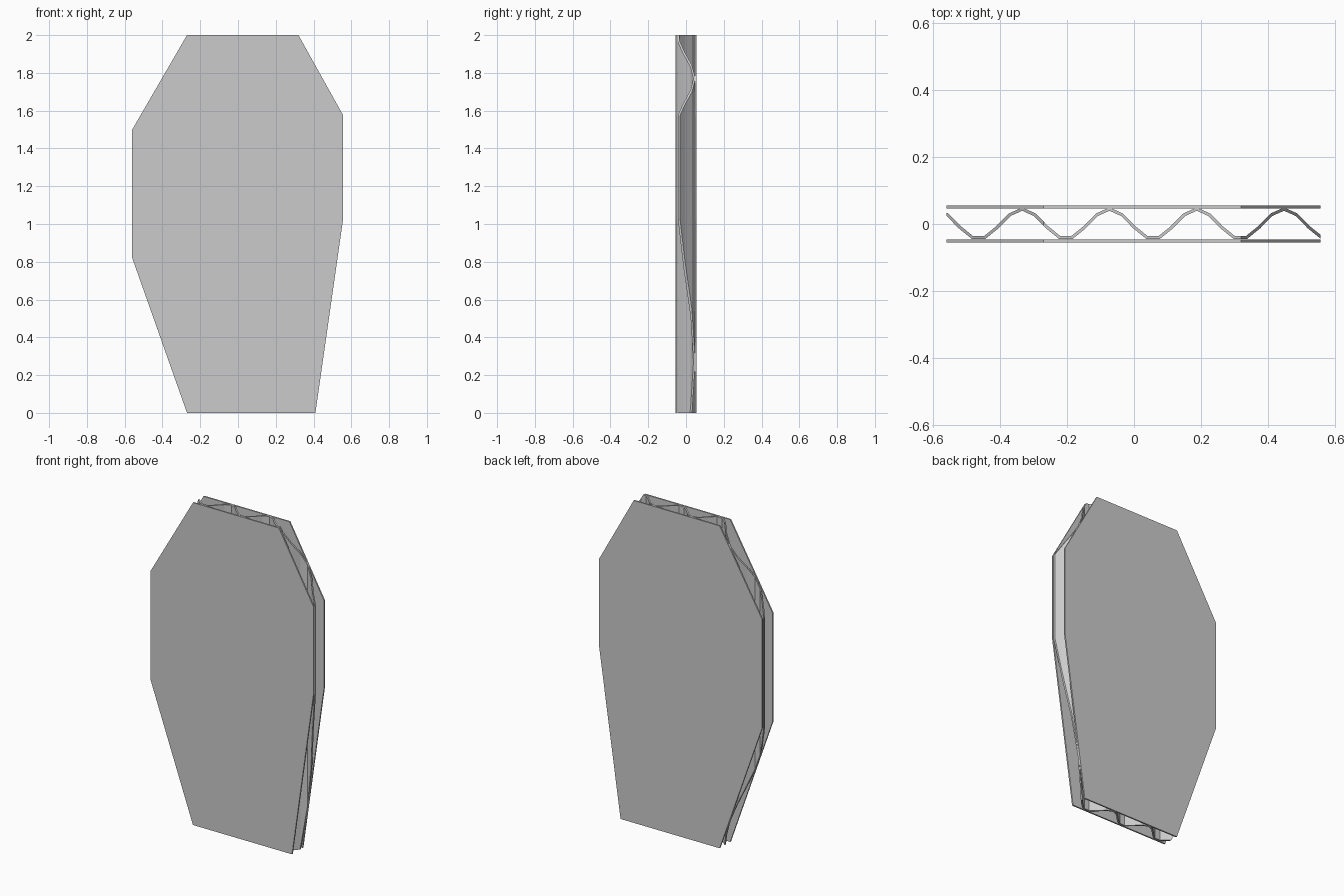
import bpy, bmesh, math
from mathutils import Vector

if "Cube" in bpy.data.objects:
    bpy.data.objects.remove(bpy.data.objects["Cube"])

# Panel silhouette in x, z (convex, counter-clockwise seen from the front)
OUTLINE = [(-0.27, 0), (0.41, 0), (0.557, 1.03), (0.557, 1.575),
           (0.32, 2), (-0.27, 2), (-0.56, 1.5), (-0.56, 0.82)]
HALF, SHEET = 0.056, 0.009            # half panel depth, sheet thickness
PERIOD, PEAK, STEPS = 0.2608, 0.1875, 7
AMP = 0.0445


def finish(name, bm):
    bmesh.ops.recalc_face_normals(bm, faces=bm.faces)
    mesh = bpy.data.meshes.new(name)
    bm.to_mesh(mesh)
    bm.free()
    obj = bpy.data.objects.new(name, mesh)
    bpy.context.collection.objects.link(obj)
    return obj


def prism(profile, direction):
    bm = bmesh.new()
    face = bm.faces.new([bm.verts.new(p) for p in profile])
    ext = bmesh.ops.extrude_face_region(bm, geom=[face], use_keep_orig=True)
    moved = [v for v in ext["geom"] if isinstance(v, bmesh.types.BMVert)]
    bmesh.ops.translate(bm, verts=moved, vec=direction)
    return bm


# Flat outer sheets
for name, y in (("front_sheet", -HALF), ("back_sheet", HALF - SHEET)):
    finish(name, prism([(x, y, z) for x, z in OUTLINE], (0, SHEET, 0)))

# Fluted core: seven-step cosine centre line, thickened along its normals
dx = PERIOD / STEPS
line = [Vector((PEAK + i * dx, AMP * math.cos(math.tau * i / STEPS)))
        for i in range(-24, 14)]
upper, lower = [], []
for a, p, b in zip(line, line[1:], line[2:]):
    d1, d2 = (p - a).normalized(), (b - p).normalized()
    t = (d1 + d2).normalized()
    n = Vector((-t.y, t.x)) * (SHEET * 0.5 / t.dot(d1))
    upper.append(p + n)
    lower.append(p - n)
core = prism([(p.x, p.y, -0.1) for p in upper + lower[::-1]], (0, 0, 2.2))

# Trim the core to the silhouette, capping every cut
for (x0, z0), (x1, z1) in zip(OUTLINE, OUTLINE[1:] + OUTLINE[:1]):
    cut = bmesh.ops.bisect_plane(
        core, geom=core.verts[:] + core.edges[:] + core.faces[:],
        plane_co=(x0, 0, z0), plane_no=(z1 - z0, 0, x0 - x1), clear_outer=True)
    rim = [e for e in cut["geom_cut"] if isinstance(e, bmesh.types.BMEdge)]
    bmesh.ops.holes_fill(core, edges=rim, sides=0)
finish("fluted_core", core)
